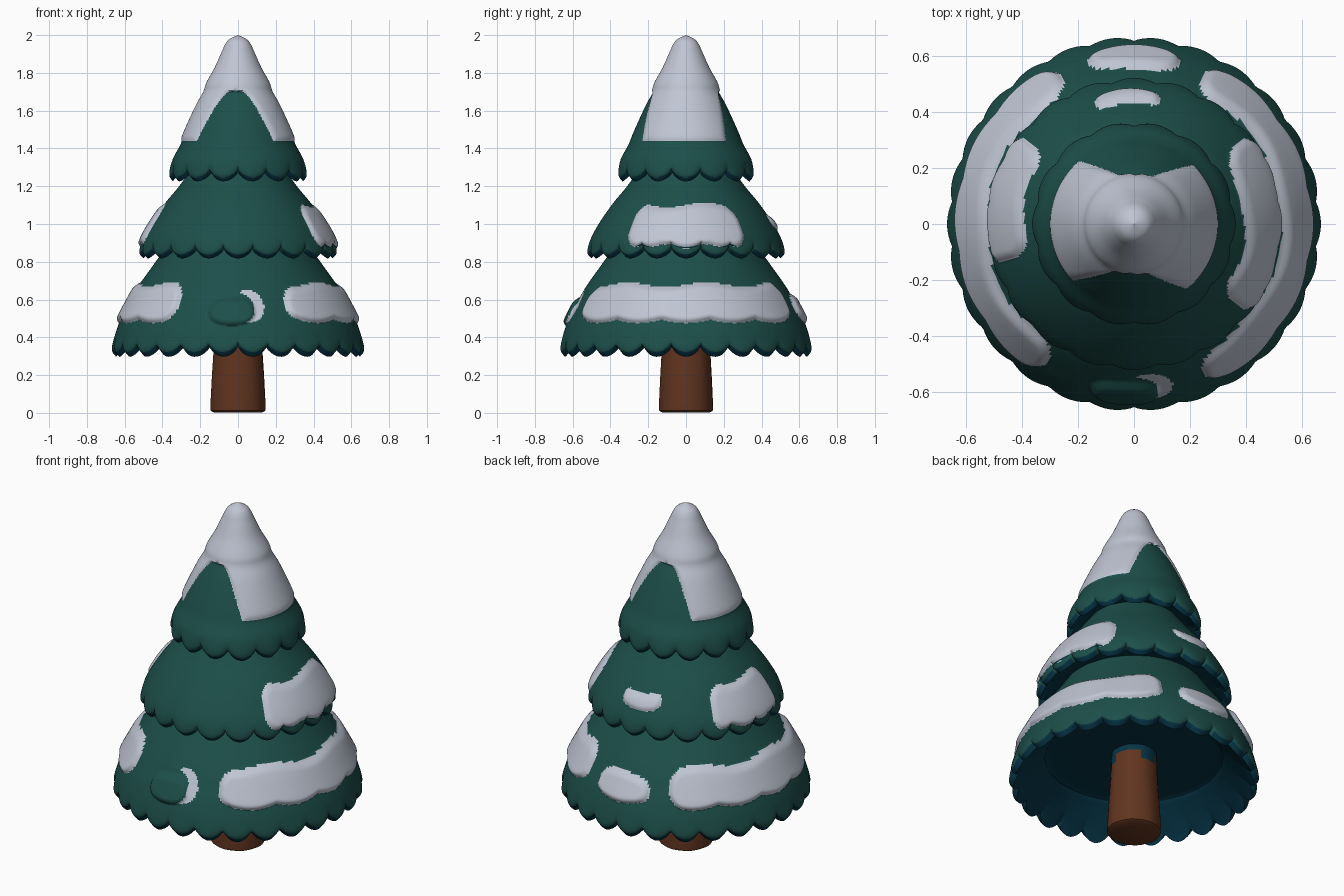
import bpy, math
from mathutils import Vector

cube = bpy.data.objects.get("Cube")
if cube:
    bpy.data.objects.remove(cube, do_unlink=True)


def material(name, colour):
    m = bpy.data.materials.new(name)
    m.use_nodes = True
    m.diffuse_color = (*colour, 1)
    bsdf = m.node_tree.nodes["Principled BSDF"]
    bsdf.inputs["Base Color"].default_value = (*colour, 1)
    bsdf.inputs["Roughness"].default_value = 0.9
    return m


GREEN = material("pine green", (0.012, 0.078, 0.069))
SNOW = material("snow", (0.52, 0.56, 0.65))
UNDER = material("underside teal", (0.0017, 0.034, 0.06))
BARK = material("bark brown", (0.12, 0.035, 0.014))


def clamp(v):
    return max(0.0, min(1.0, v))


def smooth_path(points, steps):
    """Catmull-Rom curve through the profile points."""
    p = [Vector(q) for q in points]
    p = [p[0]] + p + [p[-1]]
    out = []
    for i in range(1, len(p) - 2):
        a, b, c, d = p[i - 1:i + 3]
        for k in range(steps):
            t = k / steps
            out.append(0.5 * (2 * b + (c - a) * t + (2 * a - 5 * b + 4 * c - d) * t * t
                              + (3 * b - a - 3 * c + d) * t ** 3))
    return out + [p[-1]]


def lathe(name, path, segs, shape, mats, rule):
    """Revolve a path; shape moves each point, rule picks each face's material."""
    verts, faces, info = [], [], []
    for j, (r, z) in enumerate(path):
        for i in range(segs):
            a = 2 * math.pi * i / segs
            r2, z2 = shape(a, r, z, j)
            verts.append((r2 * math.cos(a), r2 * math.sin(a), z2))
    for j in range(len(path) - 1):
        for i in range(segs):
            n = (i + 1) % segs
            faces.append((j * segs + i, j * segs + n, (j + 1) * segs + n, (j + 1) * segs + i))
            info.append((2 * math.pi * (i + 0.5) / segs, (path[j] + path[j + 1]) / 2, j))
    mesh = bpy.data.meshes.new(name)
    mesh.from_pydata(verts, [], faces)
    for m in mats:
        mesh.materials.append(m)
    mesh.update()
    for poly, (a, mid, j) in zip(mesh.polygons, info):
        poly.material_index = rule(a, mid.y, j, poly.normal.z)
    ob = bpy.data.objects.new(name, mesh)
    bpy.context.collection.objects.link(ob)
    bpy.ops.object.select_all(action='DESELECT')
    ob.select_set(True)
    bpy.context.view_layer.objects.active = ob
    bpy.ops.object.shade_smooth_by_angle(angle=math.radians(50))


def turn(a, centre):
    """Signed angle from a centre given in degrees."""
    return (a - math.radians(centre) + math.pi) % (2 * math.pi) - math.pi


def patch(a, z, radius, centre, half, low, high):
    """Signed distance to a rounded snow drift with a lobed lower edge."""
    u = turn(a, centre) * radius
    low += 0.02 * (1 - abs(math.cos(u * 13)))
    high += 0.012 * math.sin(u * 13 + centre)
    corner = min(0.08, (high - low) * 0.48)
    x = abs(u) - math.radians(half) * radius + corner
    y = abs(z - (low + high) / 2) - (high - low) / 2 + corner
    return math.hypot(max(x, 0), max(y, 0)) + min(max(x, y), 0) - corner


def drifts(radius, patches):
    return lambda a, z: min(patch(a, z, radius, *p) for p in patches)


def crescent(a, z):
    u = turn(a, -90) * 0.6
    return max(math.hypot(u - 0.055, z - 0.565) - 0.087,
               0.078 - math.hypot(u - 0.01, z - 0.553))


def cap(a, z):
    """Snow cap with a rounded green arch at front and back."""
    d = 1.435 - z
    for centre in (-94, 88):
        t = 1.705 - z
        half = 44 * (t / 0.28) ** 0.34 if t > 0 else t * 400
        d = max(d, (math.radians(half) - abs(turn(a, centre))) * 0.22)
    return d


def tier(name, inner, outer, steps, lobes, depth, snow, lift, bump=None, paint=None):
    under = smooth_path(inner + outer[:1], 4)
    path = under + smooth_path(outer, steps)[1:]
    rim = len(under) - 1
    hem = outer[0][1]

    def shape(a, r, z, j):
        valley = 1 - abs(math.cos(lobes * a / 2)) ** 0.65
        w = clamp(1 - (z - hem) / 0.13) ** 1.5 * min(1, j / rim)
        if j > rim:
            d = snow(a, z) if bump is None else min(snow(a, z), bump(a, z))
            t = clamp(-d / 0.035)
            r += lift * t * (2 - t) * clamp(r / 0.06 - 0.02)
        return r - 0.03 * valley * w, z + depth * valley * w

    def rule(a, z, j, nz):
        if j < rim or nz < -0.45 and z < hem + 0.06:
            return 2
        d = snow(a, z) if paint is None else min(snow(a, z), paint(a, z))
        return 1 if d < 0 else 0

    lathe(name, path, 360, shape, (GREEN, SNOW, UNDER), rule)


# Branch tiers, from the ground up
tier("lower_branches",
     [(0.1, 0.485), (0.44, 0.48), (0.48, 0.46), (0.55, 0.4), (0.615, 0.335)],
     [(0.645, 0.297), (0.668, 0.335), (0.652, 0.41), (0.624, 0.49), (0.59, 0.56),
      (0.528, 0.67), (0.422, 0.82), (0.32, 0.97)],
     13, 26, 0.055,
     drifts(0.58, [(0, 65, 0.475, 0.68), (177, 61, 0.475, 0.68), (90, 16, 0.475, 0.62)]),
     0.024, lambda a, z: patch(a, z, 0.58, -93, 12, 0.46, 0.6), crescent)
tier("middle_branches",
     [(0.3, 0.885), (0.42, 0.88), (0.475, 0.86)],
     [(0.5, 0.818), (0.522, 0.85), (0.505, 0.92), (0.456, 1.01), (0.386, 1.11),
      (0.312, 1.2), (0.2, 1.35)],
     13, 20, 0.05,
     drifts(0.48, [(0, 38, 0.87, 1.1), (169, 27, 0.87, 1.1), (93, 15, 0.965, 1.06)]),
     0.017)
tier("top_branches",
     [(0.17, 1.3), (0.27, 1.29), (0.32, 1.265)],
     [(0.345, 1.226), (0.364, 1.262), (0.347, 1.34), (0.305, 1.42), (0.272, 1.5),
      (0.212, 1.63), (0.173, 1.7), (0.156, 1.75), (0.112, 1.83), (0.076, 1.91),
      (0.045, 1.972), (0.001, 2.0)],
     8, 14, 0.05, cap, 0.011)

# Trunk, slightly knobbly, with foliage colour where it meets the branches
lathe("trunk",
      [Vector(p) for p in ((0.001, 0.002), (0.125, 0.002), (0.142, 0.012), (0.143, 0.05),
                           (0.136, 0.2), (0.128, 0.34), (0.126, 0.4), (0.125, 0.45), (0.12, 0.52))],
      32, lambda a, r, z, j: (r * (1 + 0.02 * math.cos(5 * a) * math.cos(3 * a + z * 4)), z),
      (BARK, UNDER),
      lambda a, z, j, nz: 1 if z > 0.43 + 0.05 * math.sin(3 * a) else 0)
